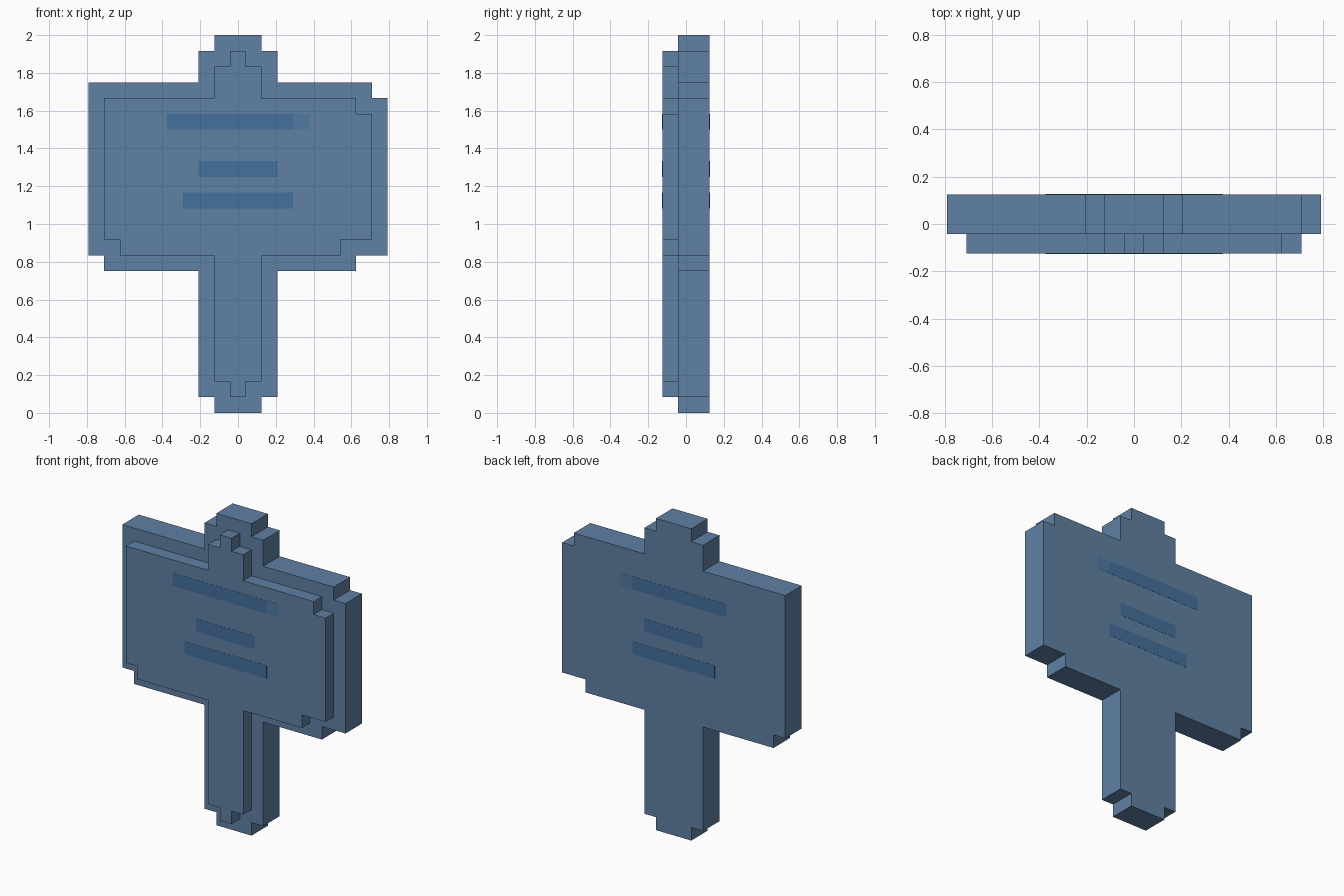
import bpy, bmesh

if "Cube" in bpy.data.objects:
    bpy.data.objects.remove(bpy.data.objects["Cube"])

U = 1 / 12  # pixel size: the sign is 24 pixels tall


def material(name, color):
    m = bpy.data.materials.new(name)
    m.diffuse_color = (*color, 1)
    m.use_nodes = True
    m.node_tree.nodes["Principled BSDF"].inputs["Base Color"].default_value = m.diffuse_color
    return m


WOOD = material("slate_blue", (0.115, 0.22, 0.37))
LINE = material("deep_blue", (0.06, 0.16, 0.34))
FADED = material("mid_blue", (0.085, 0.195, 0.36))


def slab(name, outline, y0, y1, mat):
    """Extrude an x-z outline (in pixels) from y0 to y1."""
    bm = bmesh.new()
    face = bm.faces.new([bm.verts.new((x * U, y0, z * U)) for x, z in outline])
    ext = bmesh.ops.extrude_face_region(bm, geom=[face], use_keep_orig=True)
    moved = [v for v in ext["geom"] if isinstance(v, bmesh.types.BMVert)]
    bmesh.ops.translate(bm, vec=(0, y1 - y0, 0), verts=moved)
    bmesh.ops.recalc_face_normals(bm, faces=bm.faces)
    mesh = bpy.data.meshes.new(name)
    bm.to_mesh(mesh)
    bm.free()
    mesh.materials.append(mat)
    ob = bpy.data.objects.new(name, mesh)
    bpy.context.collection.objects.link(ob)
    return ob


def rect(x0, x1, z0, z1):
    return [(x0, z0), (x1, z0), (x1, z1), (x0, z1)]


# Back layer: full silhouette of board and post with pixel-notched corners
back = [(-1.5, 0), (1.5, 0), (1.5, 1), (2.5, 1), (2.5, 9),
        (7.5, 9), (7.5, 10), (9.5, 10), (9.5, 20), (8.5, 20), (8.5, 21),
        (2.5, 21), (2.5, 23), (1.5, 23), (1.5, 24),
        (-1.5, 24), (-1.5, 23), (-2.5, 23), (-2.5, 21),
        (-9.5, 21), (-9.5, 10), (-8.5, 10), (-8.5, 9),
        (-2.5, 9), (-2.5, 1), (-1.5, 1)]
slab("sign_back_layer", back, -0.5 * U, 1.5 * U, WOOD)

# Front layer: the same shape one pixel smaller all round
front = [(-0.5, 1), (0.5, 1), (0.5, 2), (1.5, 2), (1.5, 10),
         (6.5, 10), (6.5, 11), (8.5, 11), (8.5, 19), (7.5, 19), (7.5, 20),
         (1.5, 20), (1.5, 22), (0.5, 22), (0.5, 23),
         (-0.5, 23), (-0.5, 22), (-1.5, 22), (-1.5, 20),
         (-8.5, 20), (-8.5, 11), (-7.5, 11), (-7.5, 10),
         (-1.5, 10), (-1.5, 2), (-0.5, 2)]
slab("sign_front_layer", front, -1.5 * U, -0.5 * U, WOOD)

# Painted stripes, flush inlays showing on both faces; right ends are faded
Y = 1.5 * U + 0.001
for i, (half, z) in enumerate([(4.5, 18), (2.5, 15), (3.5, 13)]):
    end = half - 1 if i == 0 else half
    slab(f"stripe_{i + 1}", rect(-half, end, z, z + 1), -Y, Y, LINE)
    if end < half:
        slab("stripe_faded_end", rect(end, half, z, z + 1), -Y, Y, FADED)
